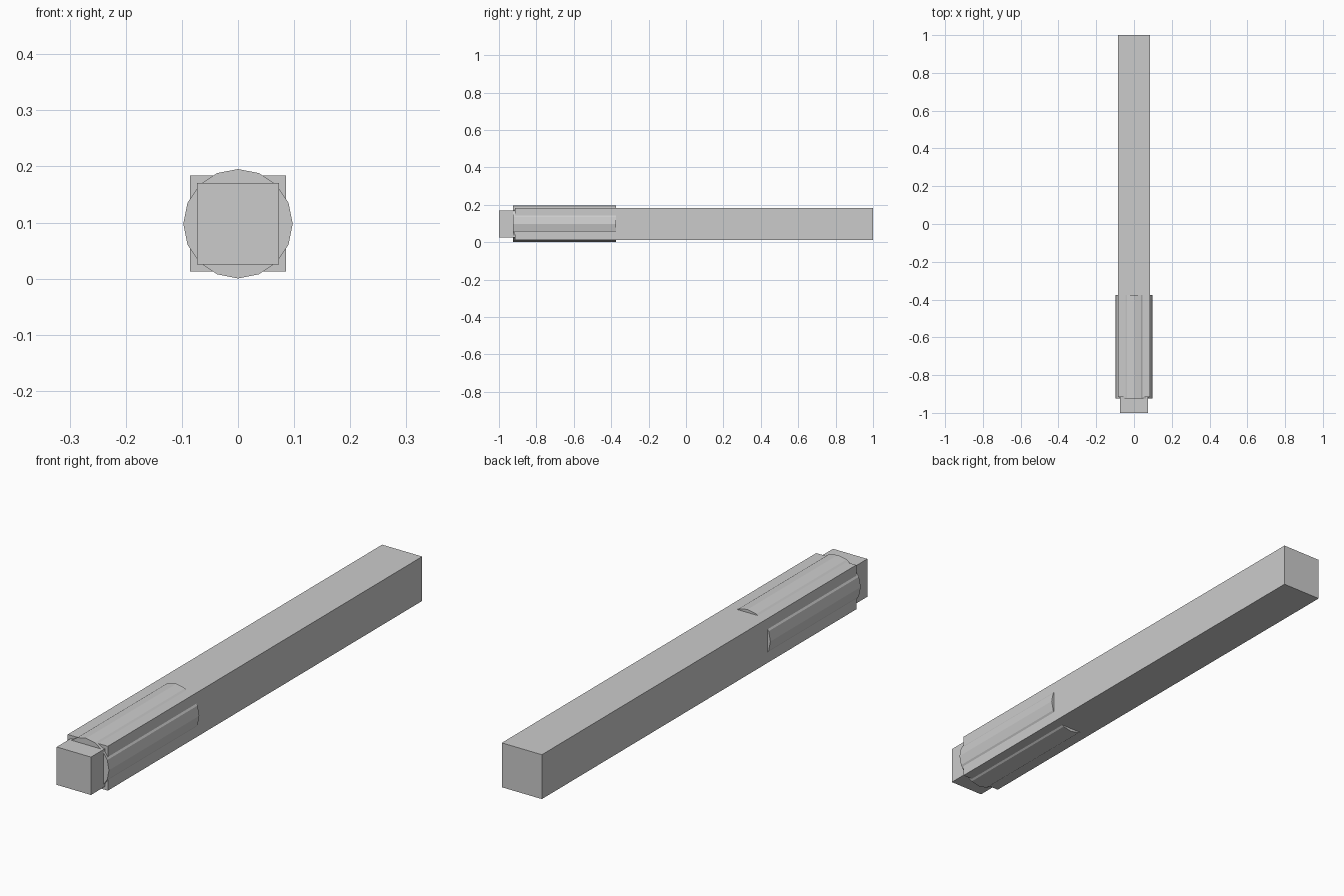
import bpy
from math import radians

if "Cube" in bpy.data.objects:
    bpy.data.objects.remove(bpy.data.objects["Cube"])

AXIS_Z = 0.098  # height of the common centre line


def square_bar(name, half, y0, y1):
    bpy.ops.mesh.primitive_cube_add(size=1, location=(0, (y0 + y1) / 2, AXIS_Z))
    ob = bpy.context.object
    ob.name = name
    ob.scale = (2 * half, y1 - y0, 2 * half)
    bpy.ops.object.transform_apply(location=False, rotation=False, scale=True)
    return ob


# Long square shaft
square_bar("shaft", 0.0855, -0.915, 1.0)

# Narrower square tip at the front, seated inside the shaft
square_bar("front_tip", 0.073, -1.0, -0.90)

# 16-sided sleeve bulging through the four shaft faces
sleeve_start, sleeve_end = -0.925, -0.375
bpy.ops.mesh.primitive_cylinder_add(
    vertices=16, radius=0.0975, depth=sleeve_end - sleeve_start,
    location=(0, (sleeve_start + sleeve_end) / 2, AXIS_Z),
    rotation=(radians(90), 0, 0))
bpy.context.object.name = "grip_sleeve"
